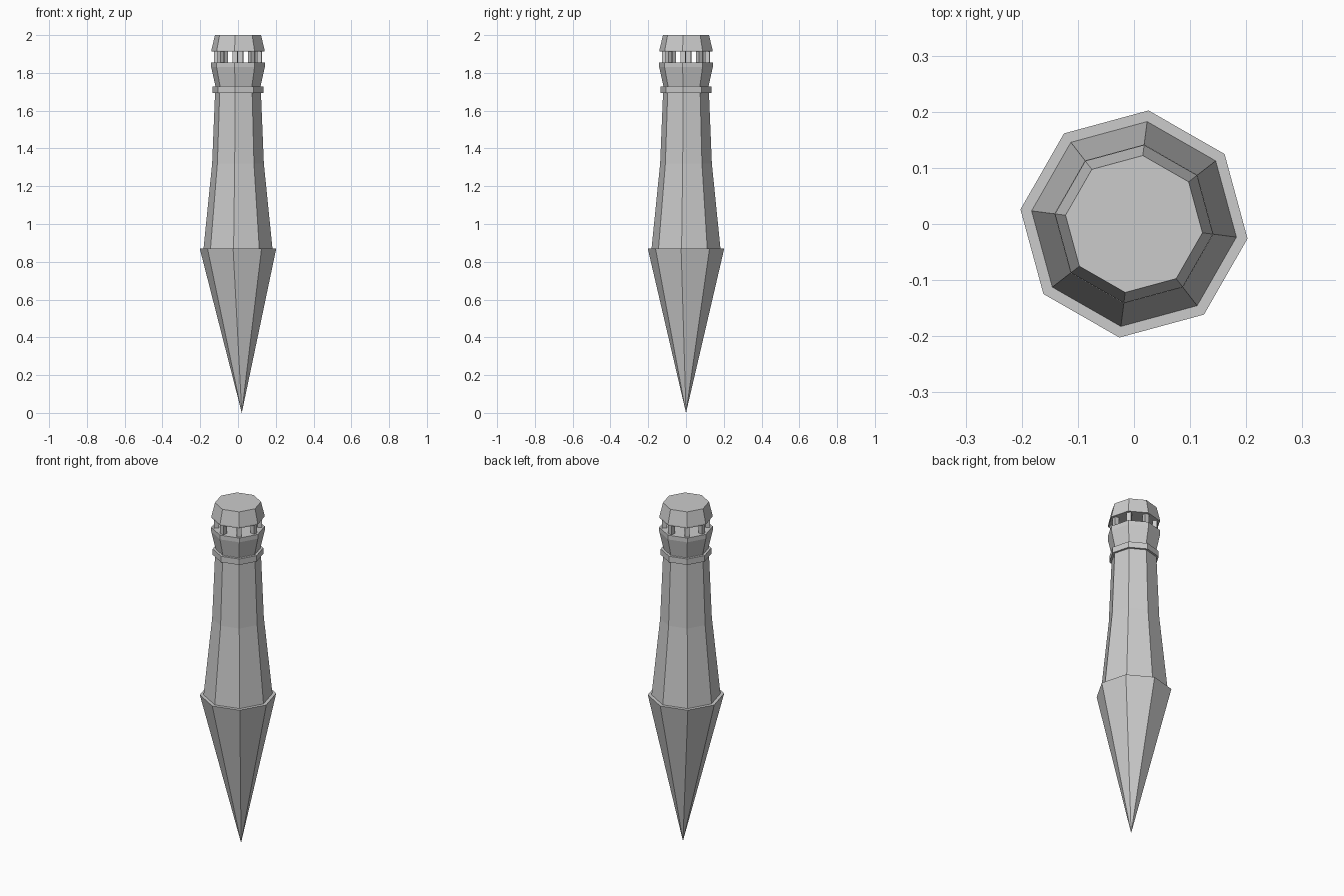
import bpy, bmesh, math

if "Cube" in bpy.data.objects:
    bpy.data.objects.remove(bpy.data.objects["Cube"])

SIDES = 8
TWIST = math.radians(-7.3)


def ring(bm, r, z):
    return [bm.verts.new((r * math.cos(TWIST + i * math.tau / SIDES),
                          r * math.sin(TWIST + i * math.tau / SIDES), z)) for i in range(SIDES)]


def finish(name, bm):
    bmesh.ops.recalc_face_normals(bm, faces=bm.faces)
    me = bpy.data.meshes.new(name)
    bm.to_mesh(me)
    bm.free()
    ob = bpy.data.objects.new(name, me)
    bpy.context.collection.objects.link(ob)
    return ob


def lathe(name, profile):
    """Closed octagonal solid from (radius, z) pairs."""
    bm = bmesh.new()
    rings = [ring(bm, r, z) for r, z in profile]
    for a, b in zip(rings, rings[1:]):
        for i in range(SIDES):
            j = (i + 1) % SIDES
            bm.faces.new((a[i], a[j], b[j], b[i]))
    bm.faces.new(rings[0][::-1])
    bm.faces.new(rings[-1])
    return finish(name, bm)


# Pointed spike, tip slightly off centre
bm = bmesh.new()
rim = ring(bm, 0.204, 0.87)
tip = bm.verts.new((0.02, 0, 0))
for i in range(SIDES):
    bm.faces.new((rim[(i + 1) % SIDES], rim[i], tip))
bm.faces.new(rim)
finish("spike", bm)

# Tapering tower shaft, collar, flared balcony and cap
lathe("shaft", [(0.184, 0.87), (0.138, 1.32), (0.121, 1.73)])
lathe("collar", [(0.135, 1.693), (0.135, 1.728)])
lathe("balcony", [(0.12, 1.728), (0.143, 1.83), (0.143, 1.855)])
lathe("cap", [(0.142, 1.912), (0.142, 1.92), (0.123, 2.0)])

# Posts of the open gallery, one at each corner
for k in range(SIDES):
    a = TWIST + k * math.tau / SIDES
    bm = bmesh.new()
    bmesh.ops.create_cube(bm, size=1)
    for v in bm.verts:
        v.co.x *= 0.025
        v.co.y *= 0.025
        v.co.z *= 0.064
    ob = finish(f"gallery_post_{k + 1}", bm)
    ob.location = (0.115 * math.cos(a), 0.115 * math.sin(a), 1.884)
    ob.rotation_euler.z = a
